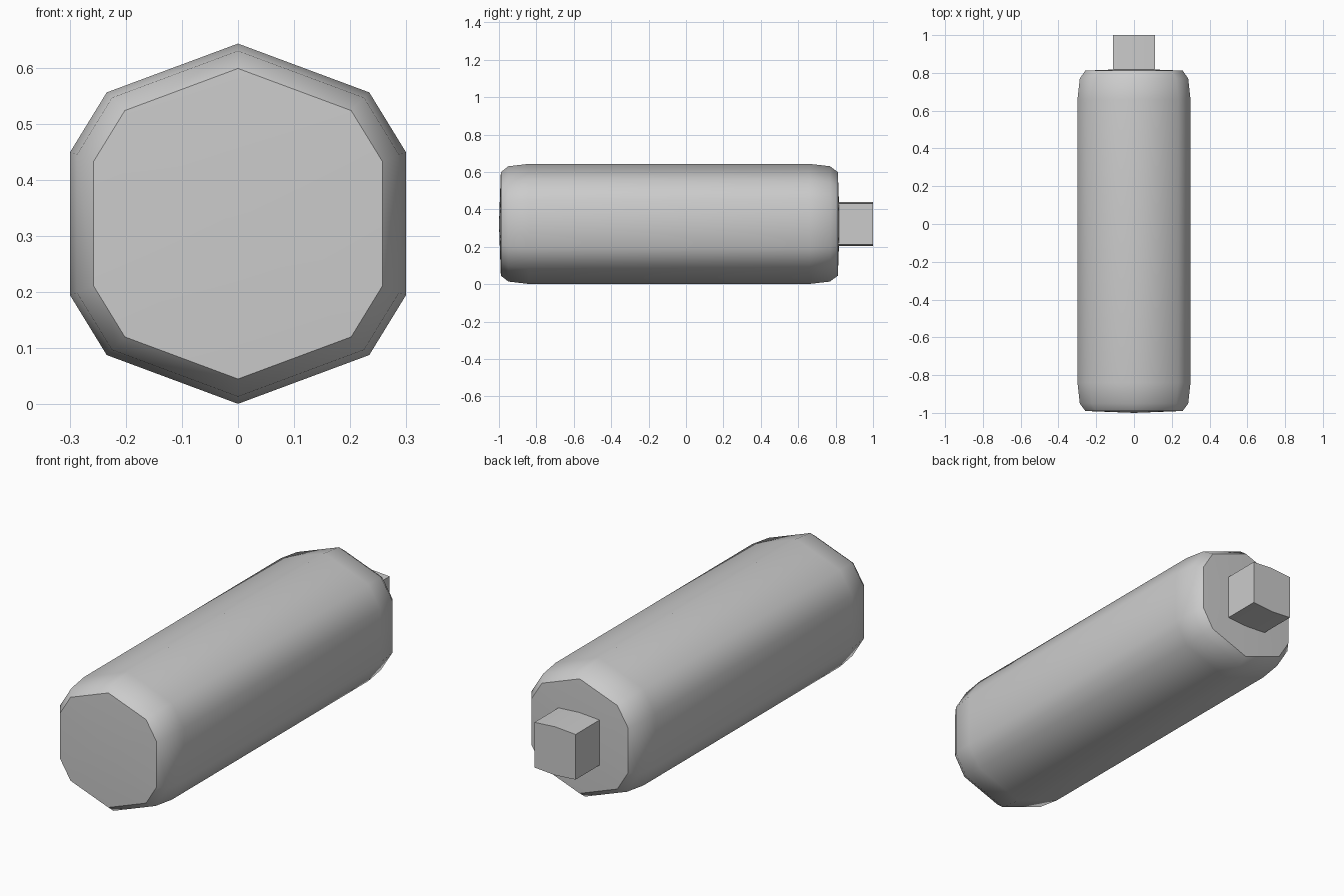
import bpy, bmesh, math

if "Cube" in bpy.data.objects:
    bpy.data.objects.remove(bpy.data.objects["Cube"])

CZ = 0.322  # height of the long axis


def loft(name, profile, rings, domes=None):
    """Skin a profile (x, z about the axis) through rings of (y, scale)."""
    bm = bmesh.new()
    loops = [[bm.verts.new((x * s, y, CZ + z * s)) for x, z in profile] for y, s in rings]
    n = len(profile)
    for a, b in zip(loops, loops[1:]):
        for i in range(n):
            j = (i + 1) % n
            bm.faces.new((a[i], a[j], b[j], b[i]))
    for k, loop in enumerate((loops[0], loops[-1])):
        if domes:
            tip = bm.verts.new((0, domes[k], CZ))
            for i in range(n):
                bm.faces.new((loop[i], loop[(i + 1) % n], tip))
        else:
            bm.faces.new(loop)
    bmesh.ops.recalc_face_normals(bm, faces=bm.faces)
    mesh = bpy.data.meshes.new(name)
    bm.to_mesh(mesh)
    bm.free()
    obj = bpy.data.objects.new(name, mesh)
    bpy.context.collection.objects.link(obj)
    return obj


def symmetric(quarter):
    """Close a right-hand outline (top to bottom) with its mirror image."""
    return quarter + [(-x, z) for x, z in reversed(quarter) if x > 0]


# Ten-sided body with softly tapered ends and slightly domed caps
body_outline = symmetric([(0, 0.321), (0.234, 0.234), (0.299, 0.128),
                          (0.299, -0.128), (0.234, -0.234), (0, -0.321)])
body = loft("body", body_outline,
            [(-0.99, 0.862), (-0.95, 0.96), (-0.84, 1.0),
             (0.66, 1.0), (0.77, 0.96), (0.812, 0.862)],
            domes=(-1.0, 0.822))

# Short peg on the back end, with very slightly ridged top and bottom
peg_outline = symmetric([(0, 0.117), (0.11, 0.109), (0.11, -0.109), (0, -0.117)])
peg = loft("end_peg", peg_outline, [(0.80, 1.0), (1.0, 1.0)])

for obj, angle in ((body, 45), (peg, 30)):
    bpy.ops.object.select_all(action='DESELECT')
    obj.select_set(True)
    bpy.context.view_layer.objects.active = obj
    bpy.ops.object.shade_smooth_by_angle(angle=math.radians(angle))
